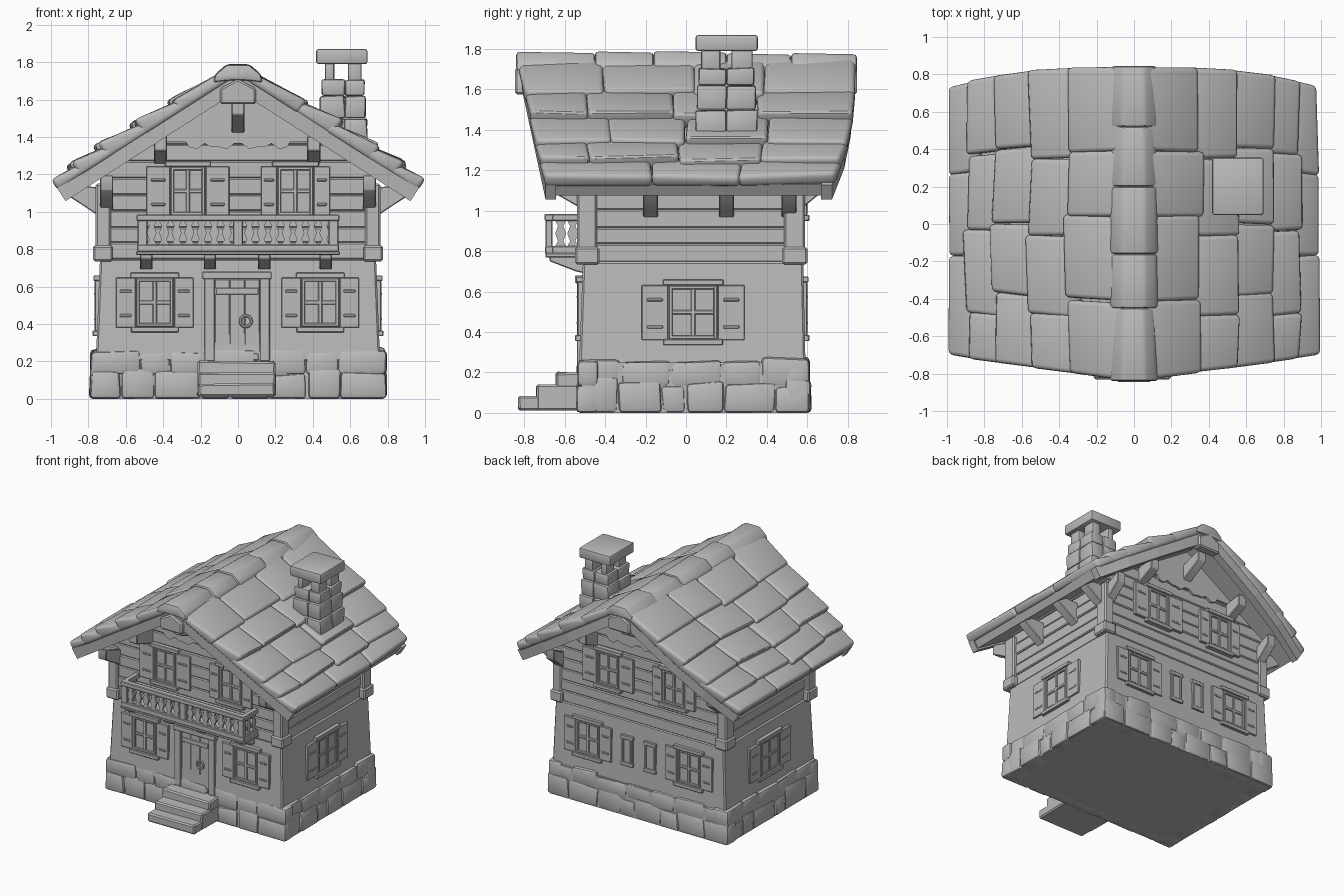
import bpy, bmesh, math, random

if "Cube" in bpy.data.objects:
    bpy.data.objects.remove(bpy.data.objects["Cube"])

random.seed(11)
grey = bpy.data.materials.new("stone_grey")
grey.diffuse_color = (0.5, 0.5, 0.5, 1)
grey.use_nodes = True
grey.node_tree.nodes["Principled BSDF"].inputs["Base Color"].default_value = grey.diffuse_color


def rnd(a):
    return random.uniform(-a, a)


class Part:
    """Collects simple solids into one named object."""
    def __init__(self, name):
        self.name, self.bm = name, bmesh.new()

    def loft(self, a, b):
        va = [self.bm.verts.new(p) for p in a]
        vb = [self.bm.verts.new(p) for p in b]
        n = len(va)
        self.bm.faces.new(va)
        self.bm.faces.new(vb[::-1])
        for i in range(n):
            j = (i + 1) % n
            self.bm.faces.new((va[j], va[i], vb[i], vb[j]))

    def box(self, x0, x1, y0, y1, z0, z1, place=None, jit=0):
        f = place or (lambda x, y, z: (x, y, z))
        ring = [(x0, y0), (x1, y0), (x1, y1), (x0, y1)]
        self.loft([f(x + rnd(jit), y + rnd(jit / 2), z0) for x, y in ring],
                  [f(x + rnd(jit), y + rnd(jit / 2), z1 + rnd(jit)) for x, y in ring])

    def prism_xz(self, pts, y0, y1):
        self.loft([(x, y0, z) for x, z in pts], [(x, y1, z) for x, z in pts])

    def prism_yz(self, pts, x0, x1):
        self.loft([(x0, y, z) for y, z in pts], [(x1, y, z) for y, z in pts])

    def done(self, bevel=0.0, seg=1):
        bm = self.bm
        bmesh.ops.recalc_face_normals(bm, faces=bm.faces)
        if bevel:
            bmesh.ops.bevel(bm, geom=bm.edges[:], offset=bevel, segments=seg, profile=0.5,
                            affect='EDGES', clamp_overlap=True)
        me = bpy.data.meshes.new(self.name)
        bm.to_mesh(me)
        bm.free()
        me.materials.append(grey)
        me.shade_smooth()
        me.set_sharp_from_angle(angle=math.radians(32))
        ob = bpy.data.objects.new(self.name, me)
        bpy.context.collection.objects.link(ob)


# Wall frames: u runs along the wall, d points outward, v is height
FRONT = lambda u, d, v: (u, -0.522 - d, v)
BACK = lambda u, d, v: (-u, 0.584 + d, v)
RIGHT = lambda u, d, v: (0.75 + d, u, v)
LEFT = lambda u, d, v: (-0.75 - d, -u, v)

# Foundation with irregular stones around it
p = Part("foundation_core")
p.box(-0.775, 0.775, -0.522, 0.603, 0, 0.25)
p.done()
p = Part("foundation_stones")
for wall, c, half, face in ((FRONT, 0, 0.79, 0.019), (BACK, 0, 0.79, 0.032),
                            (RIGHT, 0.04, 0.57, 0.04), (LEFT, -0.04, 0.57, 0.04)):
    for row in (0, 1):
        n = round(half * 2 / (0.225 if row else 0.19))
        cuts = [c - half] + [c - half + 2 * half * i / n + rnd(0.05) for i in range(1, n)] + [c + half]
        for a, b in zip(cuts, cuts[1:]):
            z0, z1 = (0.0, 0.15 + rnd(0.03)) if row == 0 else (0.13, 0.262 + rnd(0.01))
            p.box(a, b, -0.09, face - 0.007 * row + rnd(0.004), z0, z1, wall, 0.009)
p.done(0.022, 2)

# Front steps
p = Part("steps")
for y, z in ((-0.83, 0.08), (-0.74, 0.14), (-0.645, 0.2)):
    p.box(-0.215, 0.2, y, -0.5, 0.012, z, jit=0.005)
p.done(0.01)

# Plaster ground floor
p = Part("plaster_walls")
p.loft([(-0.76, -0.53, 0.2), (0.76, -0.53, 0.2), (0.76, 0.592, 0.2), (-0.76, 0.592, 0.2)],
       [(-0.738, -0.51, 0.75), (0.738, -0.51, 0.75), (0.738, 0.58, 0.75), (-0.738, 0.58, 0.75)])
p.done(0.01)

# Timber upper floor and gables, stacked as courses
p = Part("timber_walls")
zs = [0.745, 0.835, 0.915, 1.005, 1.09, 1.18, 1.27, 1.36, 1.45, 1.56, 1.67]
for i, (a, b) in enumerate(zip(zs, zs[1:])):
    wa, wb = (min(0.73, (1.71 - z) / 0.64) for z in (a, b))
    e = 0.005 * (i % 2)
    p.prism_xz([(-wa - e, a), (wa + e, a), (wb + e, b), (-wb - e, b)], -0.519 - e / 2, 0.578 + e / 2)
p.done(0.007)
p = Part("corner_posts")
for s in (-1, 1):
    for y0, y1 in ((-0.54, -0.44), (0.485, 0.588)):
        p.box(*sorted((s * 0.68, s * 0.762)), y0, y1, 0.8, 1.15)
        p.box(*sorted((s * 0.67, s * 0.775)), y0 - 0.01, y1 + 0.012, 0.735, 0.82)
p.done(0.01)


# Roof: point at distance x from the ridge, f along the length (-1..1), h above the deck
def roof(s, x, f, h):
    half = 0.84 - 0.14 * x if f < 0 else 0.84 - 0.12 * x ** 3
    return (s * (x + h * 0.54), f * half, 1.73 - 0.64 * x + h * 0.84)


def slab(part, s, x0, x1, f0, f1, lo, hi0, hi1, j=0):
    c = [(x0, f0), (x1 + rnd(j), f0), (x1 + rnd(j), f1), (x0, f1)]
    c = [(min(x, 0.963), max(-1, min(1, f + rnd(j)))) for x, f in c]
    part.loft([roof(s, x, f, lo) for x, f in c],
              [roof(s, x, f, h + rnd(j / 2)) for (x, f), h in zip(c, (hi0, hi1, hi1, hi0))])


deck, boards, tiles = Part("roof_deck"), Part("barge_boards"), Part("roof_tiles")
rows = [0.08, 0.325, 0.515, 0.705, 0.855, 0.963]
splits = [[-1, -.5, .05, .46, 1], [-1, -.62, -.08, .42, 1], [-1, -.5, .0, .5, 1],
          [-1, -.66, -.05, .48, 1], [-1, -.24, .36, 1]]
for s in (-1, 1):
    # several strips so the deck and boards follow the bowed edge
    for k in range(4):
        a, b = 0.24 * k, 0.24 * (k + 1)
        slab(deck, s, a, b - 0.01 * (k == 3), -0.96, 0.96, -0.055, 0.01, 0.01)
        for f in (-1, 1):
            slab(boards, s, max(a, 0.03), b, *sorted((f * 0.985, f * 0.91)), -0.07, 0.015, 0.015)
    for r, cuts in enumerate(splits):
        for a, b in zip(cuts, cuts[1:]):
            top = (0.085, 0.098, 0.095, 0.09, 0.07)[r] + rnd(0.008)
            slab(tiles, s, max(rows[r] - 0.05, 0.03), rows[r + 1] + rnd(0.012), a, b,
                 0.0, 0.055, top, 0.012)
deck.done()
boards.done()
tiles.done(0.024, 3)

# Rounded ridge caps
p = Part("ridge_caps")
caps = [-0.84, -0.45, -0.16, 0.2, 0.52, 0.845]
arch = [(-.135, 1.69), (-.12, 1.735), (-.06, 1.785), (.06, 1.785), (.12, 1.735), (.135, 1.69),
        (.05, 1.70), (-.05, 1.70)]
for i, (a, b) in enumerate(zip(caps, caps[1:])):
    k, dz = 0.93 + rnd(0.05), rnd(0.008)
    p.loft([(x, a, z + dz) for x, z in arch], [(x * k, b, z + dz - 0.006) for x, z in arch])
p.done(0.016, 2)

# Ridge beam ends, gable trim and braces at each end
end_blocks, trim, braces = Part("ridge_beam_ends"), Part("scalloped_trim"), Part("roof_braces")
wave = [(-0.5, 1.375), (-0.28, 1.375)]
wave += [(-0.26 + 0.04 * i, (1.345, 1.335, 1.365, 1.345)[min(i, 13 - i) % 4]) for i in range(14)]
wave += [(0.28, 1.375), (0.5, 1.375), (0, 1.69)]
for wall_y, d in ((-0.52, -1), (0.58, 1)):
    end_blocks.prism_xz([(-0.095, 1.575), (0.095, 1.575), (0.095, 1.66), (0, 1.71), (-0.095, 1.66)],
                        d * 0.77, d * 0.845)
    trim.prism_xz(wave, wall_y - d * 0.01, wall_y + d * 0.014)
    for x, z0, z1, reach in ((0, 1.41, 1.52, 0.76), (-0.415, 1.25, 1.325, 0.72), (0.405, 1.25, 1.325, 0.72),
                             (-0.702, 1.0, 1.115, 0.70), (0.702, 1.0, 1.115, 0.70)):
        top = 1.71 - 0.64 * abs(x)
        braces.prism_yz([(wall_y - d * .02, z0), (d * reach, z1), (d * reach, min(top, z1 + .08)),
                         (wall_y - d * .02, min(top, z0 + .13))], x - 0.035, x + 0.035)
for s in (-1, 1):
    for y in (-0.175, 0.2, 0.51):
        braces.prism_xz([(s * .71, .955), (s * .9, 1.08), (s * .9, 1.14), (s * .71, 1.13)],
                        y - 0.037, y + 0.037)
end_blocks.done(0.01)
trim.done()
braces.done(0.005)

# Chimney: courses of blocks, four small piers and a cap
p = Part("chimney")
for z0, z1, g in ((1.25, 1.38, .01), (1.38, 1.5, .008), (1.5, 1.62, 0), (1.62, 1.705, -.008)):
    for x0, x1 in ((.44 - g, .57), (.57, .682 + g)):
        for y0, y1 in ((.055 - g, .2), (.2, .345 + g)):
            p.box(x0, x1, y0, y1, z0, z1, jit=0.005)
for x0, x1 in ((.465, .515), (.587, .66)):
    for y0, y1 in ((.075, .17), (.225, .33)):
        p.box(x0, x1, y0, y1, 1.69, 1.8)
p.box(.418, .692, .048, .355, 1.79, 1.87)
p.done(0.012, 2)


# Windows with cross bars, lintel, sill and open shutters
def window(name, wall, u, z0, z1, hw, outer):
    p = Part(name)

    def b(a, c, v0, v1, d, d0=-0.02):
        p.box(u + a, u + c, d0, d, v0, v1, wall)
    t = 0.019
    b(-hw, hw, z0, z1, 0.003)
    for s in (-1, 1):
        b(*sorted((s * hw, s * (hw - t))), z0, z1, 0.016)
        lo, hi = sorted((s * (hw + 0.003), s * outer))
        mid, half = (lo + hi) / 2, (hi - lo) * 0.3
        b(lo, hi, z0 - 0.005, z1 + 0.003, 0.015)
        for v in (z0 + 0.06, z1 - 0.07):
            b(mid - half, mid + half, v - 0.008, v + 0.008, 0.019)
    for v in (z0, z1 - t):
        b(-hw, hw, v, v + t, 0.015)
    b(-0.011, 0.011, z0, z1, 0.012)
    b(-hw, hw, (z0 + z1) / 2 - 0.011, (z0 + z1) / 2 + 0.011, 0.011)
    b(-hw - 0.03, hw + 0.03, z1, z1 + 0.03, 0.023)
    b(-hw - 0.027, hw + 0.027, z0 - 0.03, z0, 0.027)
    p.done(0.004)


for side, wall in (("front", FRONT), ("back", BACK)):
    for tag, u in (("left", -0.445), ("right", 0.44)):
        window(f"{side}_lower_window_{tag}", wall, u, 0.385, 0.645, 0.1, 0.208)
    window(f"{side}_upper_window_left", wall, -0.268, 0.98, 1.24, 0.092, 0.222)
    window(f"{side}_upper_window_right", wall, 0.307, 0.98, 1.24, 0.095, 0.185)
window("right_window", RIGHT, 0.035, 0.365, 0.63, 0.12, 0.255)
window("left_window", LEFT, -0.035, 0.365, 0.63, 0.12, 0.255)

# Two narrow vents on the back
p = Part("back_vents")
for u in (-0.1, 0.1):
    p.box(u - 0.048, u + 0.048, -0.02, 0.008, 0.41, 0.61, BACK)
    for a, c, v0, v1 in ((-.05, -.03, .4, .62), (.03, .05, .4, .62), (-.055, .055, .6, .63), (-.055, .055, .39, .42)):
        p.box(u + a, u + c, -0.02, 0.018, v0, v1, BACK)
p.done(0.004)

# Door with frame, planks and ring handle
p = Part("door")
for s in (-1, 1):
    p.box(*sorted((s * 0.175 - .005, s * 0.12 - .005)), -0.03, 0.018, 0.2, 0.65, FRONT)
p.box(-0.19, 0.18, -0.03, 0.026, 0.64, 0.68, FRONT)
for i in range(3):
    p.box(-0.125 + 0.08 * i, -0.045 + 0.08 * i, -0.03, 0.005, 0.2, 0.64, FRONT)
for v in (0.225, 0.575):
    p.box(-0.12, 0.11, -0.02, 0.01, v - 0.018, v + 0.018, FRONT)
p.done(0.004)
bpy.ops.mesh.primitive_torus_add(major_radius=0.03, minor_radius=0.008, major_segments=12, minor_segments=6,
                                 location=(0.042, -0.533, 0.415), rotation=(math.pi / 2, 0, 0))
bpy.context.object.name = "door_handle"
bpy.context.object.data.materials.append(grey)

# Balcony: floor, rails, posts, cut-out balusters and brackets
p = Part("balcony_frame")
p.box(-0.545, 0.545, -0.695, -0.5, 0.768, 0.79)
for z0, z1, e in ((0.785, 0.825, 0), (0.95, 0.985, 0.002)):
    p.box(-0.54 - e, 0.54 + e, -0.698 - e, -0.655, z0, z1)
    for s in (-1, 1):
        p.box(*sorted((s * 0.5, s * (0.538 + e))), -0.69, -0.5, z0, z1)
for x in (-0.51, 0, 0.51):
    p.box(x - 0.027, x + 0.027, -0.695, -0.66, 0.79, 0.97)
for x in (-0.49, -0.15, 0.14, 0.47):
    p.prism_yz([(-0.5, 0.69), (-0.545, 0.70), (-0.675, 0.75), (-0.675, 0.775), (-0.5, 0.775)], x - 0.033, x + 0.033)
p.done(0.005)
p = Part("balusters")
half = [(0.82, .03), (0.85, .013), (0.887, .027), (0.925, .013), (0.955, .03)]
shape = lambda c: [(c + w, z) for z, w in half] + [(c - w, z) for z, w in half[::-1]]
for s in (-1, 1):
    for i in range(7):
        p.prism_xz(shape(s * (0.06 + 0.067 * i)), -0.687, -0.668)
    for y in (-0.62, -0.56):
        p.prism_yz(shape(y), s * 0.51, s * 0.53)
p.done()
